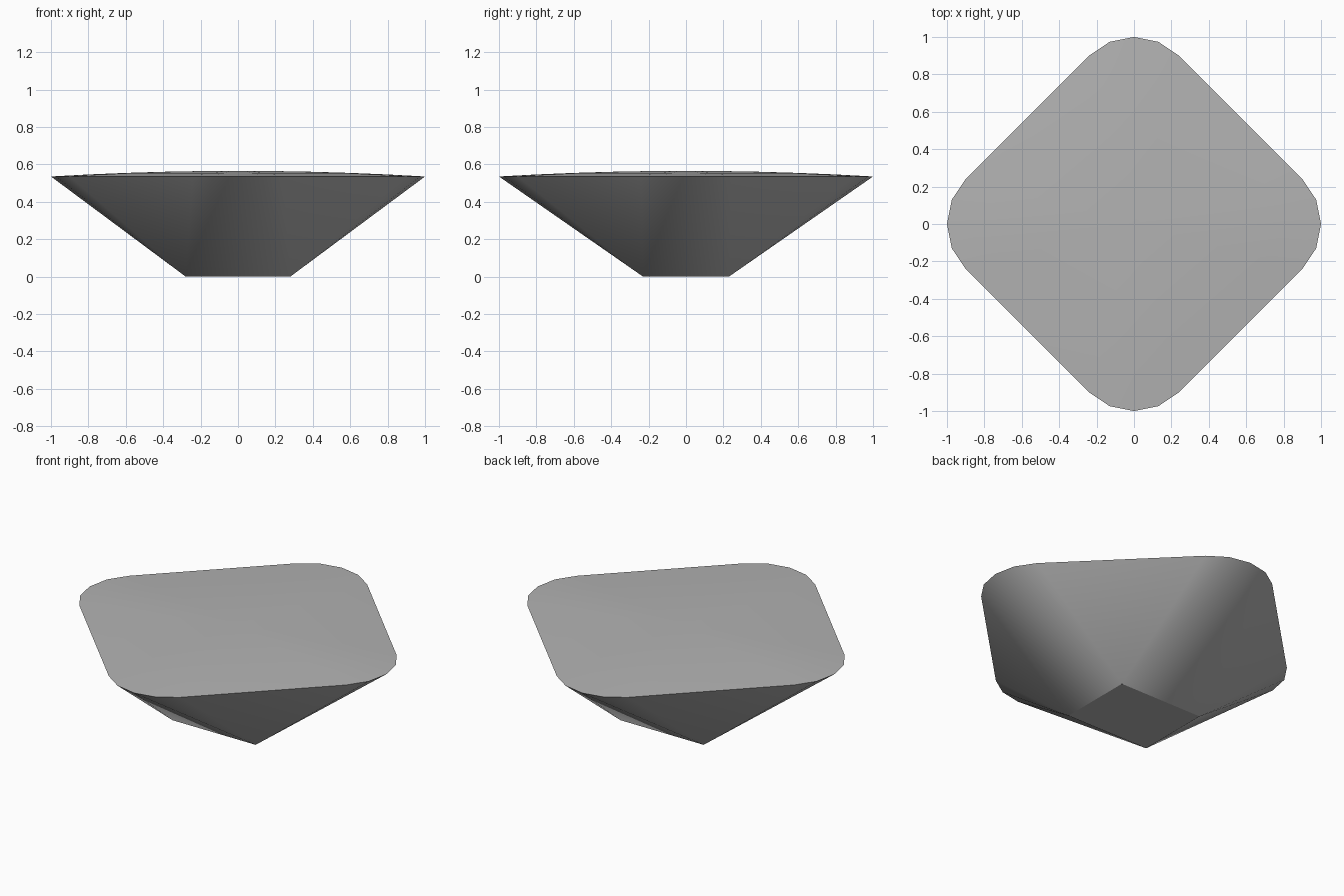
import bpy
import bmesh
from math import sin, cos, pi, radians

if "Cube" in bpy.data.objects:
    bpy.data.objects.remove(bpy.data.objects["Cube"], do_unlink=True)

RIM_Z, CROWN = 0.535, 0.03
CENTRE, RADIUS = 0.66, 0.34      # rounded corners of the square rim
BASE_X, BASE_Y = 0.28, 0.23

grey = bpy.data.materials.new("stone grey")
grey.use_nodes = True
colour = (0.45, 0.45, 0.45, 1)
grey.diffuse_color = colour
grey.node_tree.nodes["Principled BSDF"].inputs["Base Color"].default_value = colour

# Rim outline: a square turned on its corner, each corner a five-point arc
outline = []
for quarter in range(4):
    turn = quarter * pi / 2
    for step in range(-2, 3):
        a = turn + step * pi / 8
        outline.append((CENTRE * cos(turn) + RADIUS * cos(a),
                        CENTRE * sin(turn) + RADIUS * sin(a)))
count = len(outline)

bm = bmesh.new()


def ring(scale):
    z = RIM_Z + CROWN * (1 - scale * scale)
    return [bm.verts.new((x * scale, y * scale, z)) for x, y in outline]


# Gently domed top
rim = ring(1)
outer = rim
for scale in (0.8, 0.6, 0.4, 0.2):
    inner = ring(scale)
    for i in range(count):
        j = (i + 1) % count
        bm.faces.new((outer[i], outer[j], inner[j], inner[i]))
    outer = inner
peak = bm.verts.new((0, 0, RIM_Z + CROWN))
for i in range(count):
    bm.faces.new((outer[i], outer[(i + 1) % count], peak))

# Flat rectangular base
corners = [bm.verts.new((sx * BASE_X, sy * BASE_Y, 0))
           for sx, sy in ((1, 1), (-1, 1), (-1, -1), (1, -1))]
bm.faces.new(corners)

# Tapering sides: a fan from each base corner, joined by a triangle at each tip
for quarter in range(4):
    first = quarter * 5 + 2
    for i in range(first, first + 5):
        bm.faces.new((rim[i % count], rim[(i + 1) % count], corners[quarter]))
    bm.faces.new((rim[first], corners[quarter], corners[quarter - 1]))

bmesh.ops.recalc_face_normals(bm, faces=bm.faces)
mesh = bpy.data.meshes.new("tapered_block")
bm.to_mesh(mesh)
bm.free()
mesh.materials.append(grey)

block = bpy.data.objects.new("tapered_block", mesh)
bpy.context.collection.objects.link(block)
bpy.ops.object.select_all(action="DESELECT")
block.select_set(True)
bpy.context.view_layer.objects.active = block
bpy.ops.object.shade_smooth_by_angle(angle=radians(30))
